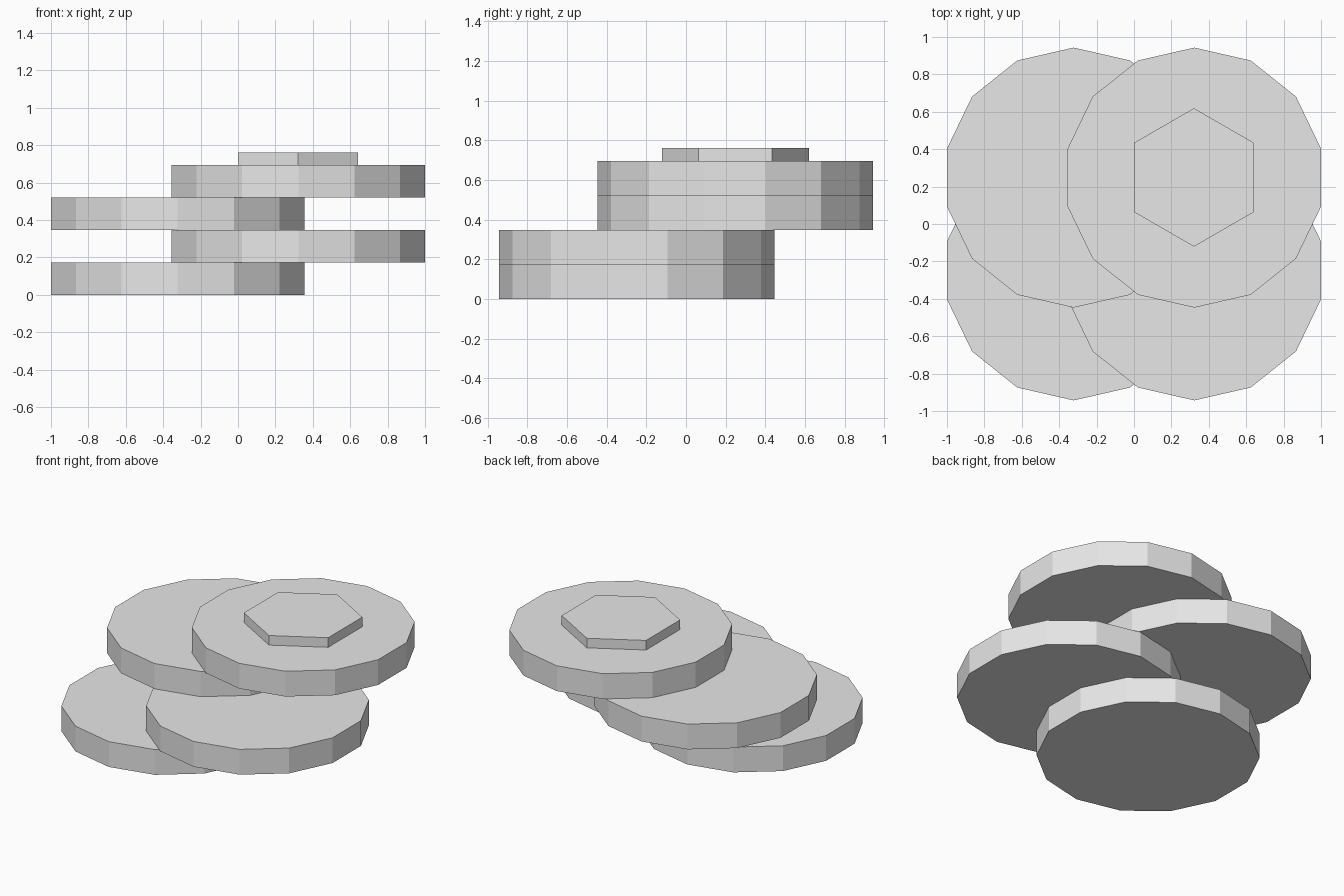
import bpy
from math import radians

if "Cube" in bpy.data.objects:
    bpy.data.objects.remove(bpy.data.objects["Cube"])

# One light grey for the whole model
grey = bpy.data.materials.new("light_grey")
grey.diffuse_color = (0.8, 0.8, 0.8, 1)
grey.use_nodes = True
grey.node_tree.nodes["Principled BSDF"].inputs["Base Color"].default_value = grey.diffuse_color


def disc(name, sides, radius, x, y, z, height):
    """Flat-sided disc resting on z, with one corner pointing along +y."""
    bpy.ops.mesh.primitive_cylinder_add(
        vertices=sides, radius=radius, depth=height,
        location=(x, y, z + height / 2))
    ob = bpy.context.object
    ob.name = name
    # Blender starts its cylinder rings at +y, so no turn is needed
    ob.data.materials.append(grey)
    return ob


T = 0.1738            # thickness of each large disc
CX, CY = 0.3225, 0.248

# Four overlapping discs, stepping left/right and then front/back
layers = [("front_left_disc", -CX, -CY), ("front_right_disc", CX, -CY),
          ("back_left_disc", -CX, CY), ("back_right_disc", CX, CY)]
for i, (name, x, y) in enumerate(layers):
    disc(name, 14, 0.695, x, y, i * T, T)

# Small six-sided cap on the top disc
disc("hexagon_cap", 6, 0.37, CX - 0.002, CY + 0.001, 4 * T, 0.066)
